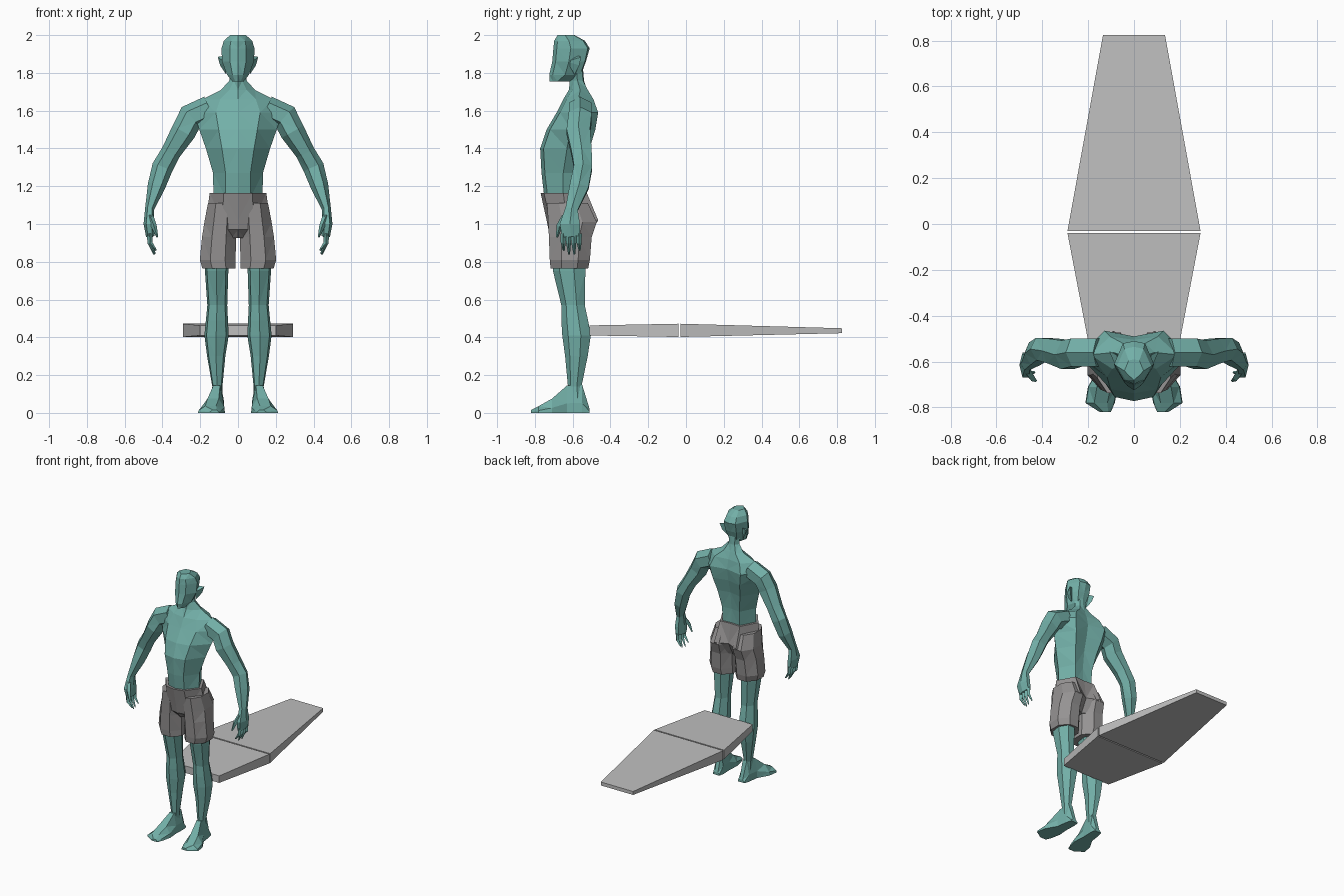
import bpy, bmesh, math
from mathutils import Vector


def material(name, rgb):
    m = bpy.data.materials.new(name)
    m.diffuse_color = (*rgb, 1)
    return m


TEAL = material("teal_skin", (0.17, 0.43, 0.39))
GREY = material("grey_cloth", (0.30, 0.29, 0.29))
PALE = material("pale_board", (0.52, 0.52, 0.52))


def loft(name, rings, mat, mirror=False, facet=True):
    """Skin a closed, flat-shaded shape through rings of points."""
    bm = bmesh.new()
    vs = [[bm.verts.new(p) for p in r] for r in rings]
    n = len(vs[0])
    for a, b in zip(vs, vs[1:]):
        for i in range(n):
            bm.faces.new((a[i], a[(i + 1) % n], b[(i + 1) % n], b[i]))
    bm.faces.new(vs[0])
    bm.faces.new(vs[-1])
    bmesh.ops.recalc_face_normals(bm, faces=bm.faces)
    if facet:
        bmesh.ops.triangulate(bm, faces=bm.faces)
    me = bpy.data.meshes.new(name)
    bm.to_mesh(me)
    bm.free()
    me.materials.append(mat)
    ob = bpy.data.objects.new(name, me)
    bpy.context.collection.objects.link(ob)
    if mirror:
        ob.modifiers.new("mirror", "MIRROR").use_mirror_merge = False
    return ob


def body_ring(z, w, front, side, back_mid, back):
    """Eight-sided level section, symmetric in x."""
    half = [(w * 0.5, front + 0.018), (w, side), (w * 0.55, back_mid)]
    pts = [(0, front)] + half + [(0, back)] + [(-x, y) for x, y in reversed(half)]
    return [Vector((x, y, z)) for x, y in pts]


def level_ring(z, x0, x1, front, back, n=7, shift=0.0):
    """Level polygon section spanning x0..x1 and front..back."""
    cx, cy, rx, ry = (x0 + x1) / 2, (front + back) / 2, (x1 - x0) / 2, (back - front) / 2
    return [Vector((cx + rx * math.cos(2 * math.pi * i / n + shift),
                    cy + ry * math.sin(2 * math.pi * i / n + shift), z)) for i in range(n)]


def tube(name, path, mat, n=6):
    """Mirrored limb along a path of (x, y, z, side radius, depth radius)."""
    rings = []
    for i, (x, y, z, ra, rb) in enumerate(path):
        a, b = path[max(i - 1, 0)], path[min(i + 1, len(path) - 1)]
        t = (Vector(b[:3]) - Vector(a[:3])).normalized()
        u = t.cross(Vector((0, 1, 0))).normalized()
        v = u.cross(t)
        rings.append([Vector((x, y, z)) + u * ra * math.cos(k * 2 * math.pi / n)
                      + v * rb * math.sin(k * 2 * math.pi / n) for k in range(n)])
    return loft(name, rings, mat, True)


# Torso and neck
loft("torso", [body_ring(*r) for r in (
    (1.14, .130, -.750, -.65, -.540, -.545),
    (1.27, .132, -.765, -.65, -.535, -.545),
    (1.40, .170, -.772, -.63, -.510, -.530),
    (1.50, .205, -.738, -.61, -.480, -.505),
    (1.59, .235, -.685, -.575, -.465, -.490),
    (1.66, .190, -.650, -.57, -.490, -.505),
    (1.71, .090, -.620, -.56, -.520, -.525),
    (1.76, .045, -.615, -.575, -.545, -.540),
    (1.82, .045, -.620, -.58, -.550, -.545))], TEAL)

# Head, with jaw at the bottom
loft("head", [body_ring(*r) for r in (
    (1.755, .030, -.722, -.68, -.625, -.615),
    (1.79, .058, -.724, -.64, -.560, -.555),
    (1.86, .085, -.708, -.62, -.535, -.530),
    (1.93, .087, -.702, -.61, -.520, -.510),
    (1.97, .075, -.698, -.62, -.545, -.535),
    (2.00, .042, -.680, -.64, -.595, -.590))], TEAL)

# Pointed ears
loft("ear", [[(.075, -.63, 1.86), (.075, -.57, 1.89), (.062, -.59, 1.79)],
             [(.105, -.562, 1.882), (.107, -.555, 1.885), (.095, -.565, 1.84)]], TEAL, True)

# Arms with palm
tube("arm", [(.15, -.56, 1.61, .07, .07), (.25, -.56, 1.565, .072, .070),
             (.288, -.57, 1.49, .066, .072), (.355, -.553, 1.38, .052, .062),
             (.400, -.545, 1.30, .056, .056), (.432, -.565, 1.20, .047, .058),
             (.468, -.605, 1.08, .024, .038), (.472, -.615, 1.00, .028, .062),
             (.465, -.608, .935, .022, .055)], TEAL)

# Fingers and thumb
for i in range(4):
    y = -.65 + i * .028
    tip = .86 - .02 * (i in (1, 2))
    tube("finger_%d" % (i + 1), [(.468, y, .95, .015, .015), (.466, y, .90, .013, .013),
                                 (.445 - .006 * abs(i - 2), y + .003, tip, .004, .005)], TEAL, 4)
tube("thumb", [(.465, -.64, 1.04, .018, .018), (.445, -.67, .99, .015, .016),
               (.427, -.683, .93, .005, .006)], TEAL, 4)

# Shorts: hip section and two legs
loft("shorts_hips", [body_ring(*r) for r in (
    (.925, .070, -.690, -.62, -.540, -.560),
    (.97, .165, -.728, -.62, -.495, -.535),
    (1.02, .168, -.738, -.63, -.465, -.510),
    (1.165, .150, -.770, -.65, -.525, -.530))], GREY)
loft("shorts_leg", [level_ring(*r, n=8, shift=math.pi / 8) for r in (
    (.765, .005, .196, -.725, -.510), (.81, .005, .210, -.730, -.500),
    (.93, .003, .198, -.735, -.490), (1.01, .002, .185, -.740, -.462),
    (1.11, .010, .165, -.745, -.510))], GREY, True)

# Legs
loft("leg", [level_ring(*r, n=7, shift=.25) for r in (
    (.85, .035, .180, -.710, -.525), (.75, .050, .177, -.704, -.525),
    (.57, .056, .164, -.660, -.530), (.49, .052, .172, -.660, -.512),
    (.41, .048, .180, -.655, -.497), (.30, .066, .165, -.640, -.515),
    (.14, .082, .137, -.625, -.550), (.06, .080, .142, -.640, -.530))], TEAL, True)

# Feet, lofted from heel to toe
feet = []
for y, cx, w, top in ((-.51, .105, .028, .02), (-.55, .108, .036, .15), (-.63, .115, .040, .145),
                      (-.71, .135, .066, .075), (-.78, .148, .064, .036), (-.82, .125, .024, .016)):
    feet.append([(cx + w * a, y, top * b) for a, b in
                 ((-1, 0), (1, 0), (.95, .35), (.4, 1), (-.5, 1), (-.95, .4))])
loft("foot", feet, TEAL, True)

# Two tapered board panels behind the knees
for name, ends in (("board_front", ((-.51, .20, .41, .463), (-.04, .29, .402, .472))),
                   ("board_rear", ((-.03, .29, .402, .472), (.825, .135, .422, .448)))):
    loft(name, [[(-w, y, lo), (w, y, lo), (w, y, hi), (-w, y, hi)] for y, w, lo, hi in ends],
         PALE, facet=False)
